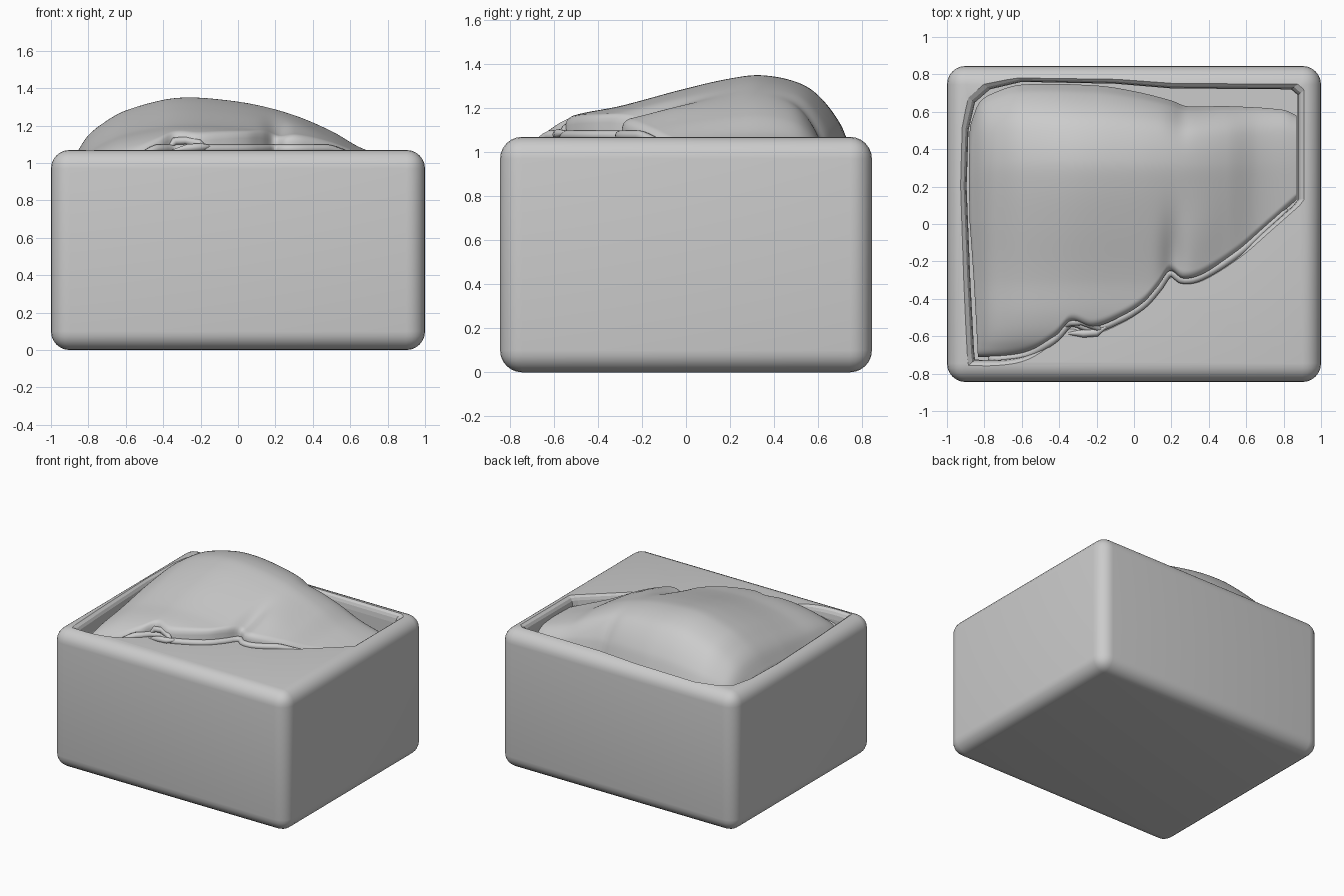
import bpy, bmesh, math

if "Cube" in bpy.data.objects:
    bpy.data.objects.remove(bpy.data.objects["Cube"])


def interp(pts, x):
    """Smooth (Hermite) curve through sorted points."""
    n = len(pts)
    x = min(max(x, pts[0][0]), pts[-1][0])
    i = next((k for k in range(n - 1) if x <= pts[k + 1][0]), n - 2)

    def slope(k):
        a, b = pts[max(k - 1, 0)], pts[min(k + 1, n - 1)]
        return (b[1] - a[1]) / (b[0] - a[0])
    (x0, y0), (x1, y1) = pts[i], pts[i + 1]
    h = x1 - x0
    t = (x - x0) / h
    return ((2*t**3 - 3*t*t + 1) * y0 + (t**3 - 2*t*t + t) * h * slope(i)
            + (3*t*t - 2*t**3) * y1 + (t**3 - t*t) * h * slope(i + 1))


def finish(bm, name):
    bmesh.ops.recalc_face_normals(bm, faces=bm.faces)
    me = bpy.data.meshes.new(name)
    bm.to_mesh(me)
    bm.free()
    ob = bpy.data.objects.new(name, me)
    bpy.context.collection.objects.link(ob)
    return ob


def smooth(ob, angle=40):
    bpy.ops.object.select_all(action='DESELECT')
    bpy.context.view_layer.objects.active = ob
    ob.select_set(True)
    bpy.ops.object.shade_smooth_by_angle(angle=math.radians(angle))


# Outline and height profiles of the bulging cover
FRONT = [(-.87, -.71), (-.7, -.71), (-.55, -.68), (-.42, -.6), (-.34, -.52), (-.22, -.55),
         (-.08, -.5), (.05, -.42), (.13, -.33), (.19, -.25), (.26, -.29), (.36, -.27),
         (.55, -.15), (.7, -.02), (.87, .13)]
BACK = [(-.87, .52), (-.83, .64), (-.75, .7), (-.6, .745), (-.2, .74), (0, .71), (.2, .66),
        (.28, .63), (.5, .63), (.8, .61), (.87, .58)]
HX = [(-.87, 1.02), (-.8, 1.14), (-.7, 1.225), (-.6, 1.28), (-.4, 1.337), (-.27, 1.35),
      (-.1, 1.34), (.1, 1.31), (.3, 1.255), (.5, 1.17), (.66, 1.08), (.87, 1.01)]
HY = [(-.72, 1.03), (-.62, 1.12), (-.5, 1.17), (-.3, 1.21), (0, 1.29), (.2, 1.335),
      (.34, 1.35), (.5, 1.32), (.6, 1.26), (.7, 1.13), (.75, 1.0)]
BASE, FLOOR = .9, .82


def bump(x, y, cx, cy, sx, sy):
    return math.exp(-((x - cx) / sx) ** 2 - ((y - cy) / sy) ** 2)


def height(x, y, v):
    yb = interp(BACK, x)
    yy = y + (.745 - yb) * v ** 5
    z = BASE + (interp(HX, x) - BASE) * (interp(HY, yy) - BASE) / .45
    z -= .035 * bump(x, y, .21, -.2, .06, .22) + .02 * bump(x, y, .24, .6, .06, .12)
    z += .012 * bump(x, y, .36, -.05, .12, .2)
    return z


# Cover: curved height surface with rounded hem and skirt
NX, NY = 120, 90
bm = bmesh.new()
grid = []
for i in range(NX + 1):
    x = -.87 + 1.74 * i / NX
    yf, yb = interp(FRONT, x), interp(BACK, x)
    col = []
    for j in range(NY + 1):
        v = j / NY
        v = v * .6 + (.5 - .5 * math.cos(math.pi * v)) * .4
        y = yf + (yb - yf) * v
        d = (y - yf) / .04
        z = height(x, y, v)
        if d < 1:
            z -= .035 * (1 - math.sqrt(max(0, 1 - (1 - d) ** 2)))
        w = max(0, -x / .87) ** 6
        xs = x + w * (.035 * max(0, -y / .7) - .012 * bump(0, y, 0, .25, 1, .4))
        col.append(bm.verts.new((xs, y, z)))
    grid.append(col)
for i in range(NX):
    for j in range(NY):
        bm.faces.new((grid[i][j], grid[i+1][j], grid[i+1][j+1], grid[i][j+1]))
rim = [e for e in bm.edges if e.is_boundary]
ret = bmesh.ops.extrude_edge_only(bm, edges=rim)
for g in ret['geom']:
    if isinstance(g, bmesh.types.BMVert):
        g.co.z = FLOOR
smooth(finish(bm, "cover"), 60)

# Rounded box body
bm = bmesh.new()
bmesh.ops.create_cube(bm, size=1)
for v in bm.verts:
    v.co = (v.co.x * 2, v.co.y * 1.69, (v.co.z + .5) * 1.07)
bmesh.ops.bevel(bm, geom=bm.edges[:], offset=.1, segments=6, profile=.5, affect='EDGES')
box = finish(bm, "box")

# Recess cutter with a flared mouth
outline = [(x, interp(FRONT, x) - .015) for x in [-.85 + 1.7 * k / 50 for k in range(51)]]
outline += [(.875, .13), (.875, .69), (.84, .72), (.2, .725), (-.1, .75), (-.6, .76),
            (-.77, .72), (-.85, .65), (-.885, .5), (-.895, .2), (-.875, -.3), (-.855, -.68)]
bm = bmesh.new()
loops = []
for z, s in ((FLOOR, 1), (1.0, 1), (1.035, 1.006), (1.055, 1.018), (1.072, 1.045), (1.2, 1.05)):
    loops.append([bm.verts.new((.0 + x * s, .06 + (y - .06) * s, z)) for x, y in outline])
n = len(outline)
for a, b in zip(loops, loops[1:]):
    for k in range(n):
        bm.faces.new((a[k], a[(k+1) % n], b[(k+1) % n], b[k]))
bm.faces.new(loops[0])
bm.faces.new(loops[-1])
cutter = finish(bm, "recess_cutter")
cutter.hide_render = True
cutter.hide_set(True)
mod = box.modifiers.new("recess", 'BOOLEAN')
mod.operation, mod.object, mod.solver = 'DIFFERENCE', cutter, 'EXACT'
smooth(box, 45)


# Folded hem layers along the front edge
def fold(name, pts, radius):
    cu = bpy.data.curves.new(name, 'CURVE')
    cu.dimensions = '3D'
    cu.bevel_depth, cu.bevel_resolution, cu.use_fill_caps = radius, 3, True
    sp = cu.splines.new('POLY')
    sp.points.add(len(pts) - 1)
    for p, c in zip(sp.points, pts):
        p.co = (*c, 1)
        p.radius = 1
    sp.points[0].radius = sp.points[-1].radius = .3
    sp.use_smooth = True
    ob = bpy.data.objects.new(name, cu)
    bpy.context.collection.objects.link(ob)


xs = [-.78 + 1.6 * k / 70 for k in range(71)]
fold("lower_hem", [(x, interp(FRONT, x) - .008,
                    min(1.075, height(x, interp(FRONT, x), 0) - .035)) for x in xs], .024)
fold("crumple_upper", [(-.37, -.55, 1.08), (-.34, -.525, 1.115), (-.28, -.52, 1.12),
                       (-.21, -.545, 1.105), (-.17, -.57, 1.085)], .022)
fold("crumple_lower", [(-.35, -.585, 1.065), (-.27, -.585, 1.08), (-.2, -.58, 1.085),
                       (-.15, -.55, 1.09)], .022)
